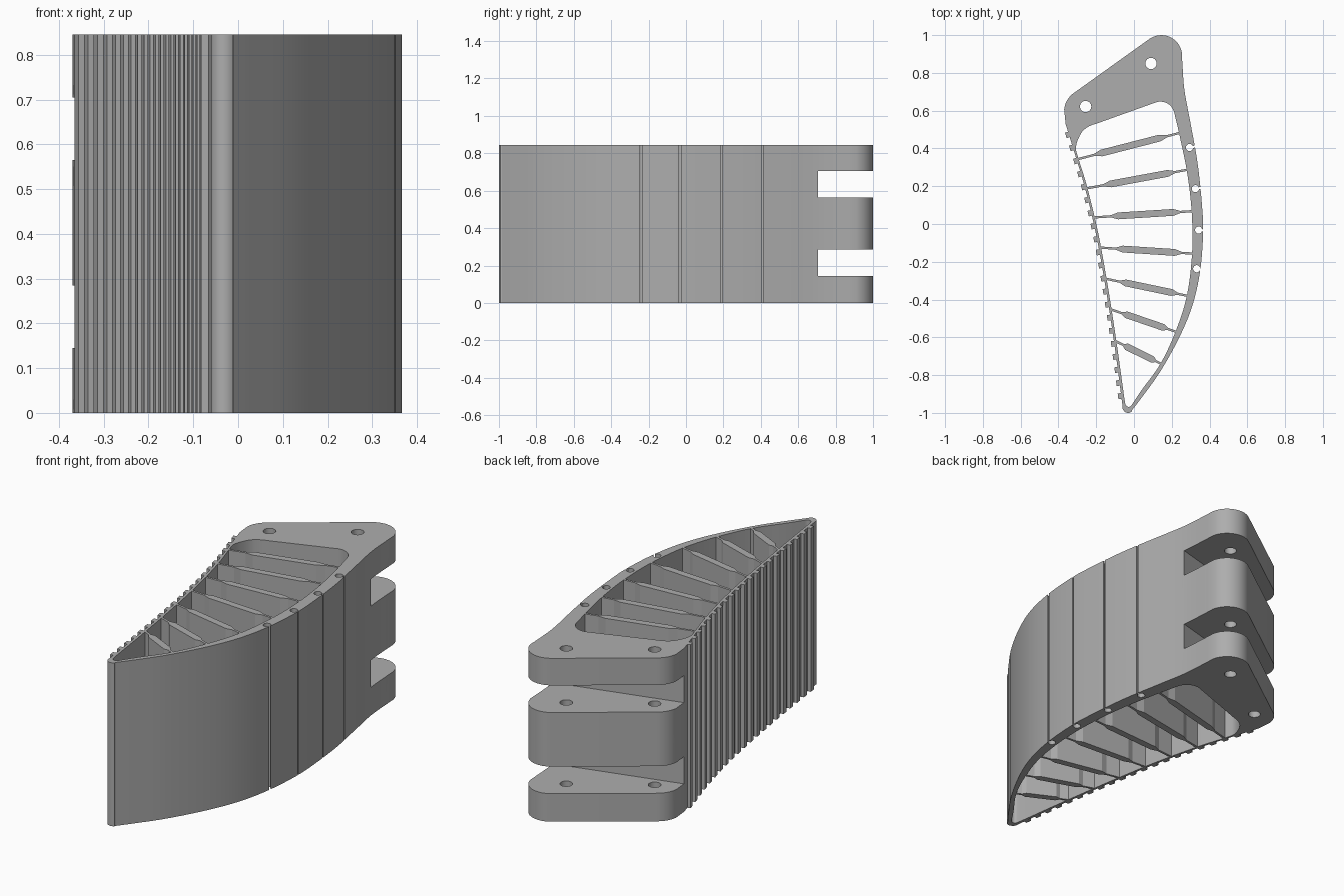
import bpy, bmesh, math
from mathutils import Vector

if "Cube" in bpy.data.objects:
    bpy.data.objects.remove(bpy.data.objects["Cube"], do_unlink=True)

HEIGHT = 0.845
grey = bpy.data.materials.new("plain grey")
grey.use_nodes = True
colour = (0.42, 0.42, 0.42, 1)
grey.diffuse_color = colour
grey.node_tree.nodes["Principled BSDF"].inputs["Base Color"].default_value = colour


def smooth_path(pts, steps=5):
    """Open Catmull-Rom curve through the given points."""
    p = [Vector(q) for q in pts]
    p = [2 * p[0] - p[1]] + p + [2 * p[-1] - p[-2]]
    out = []
    for a, b, c, d in zip(p, p[1:], p[2:], p[3:]):
        for i in range(steps):
            t = i / steps
            out.append(0.5 * (2 * b + (c - a) * t + (2 * a - 5 * b + 4 * c - d) * t * t
                              + (3 * b - a - 3 * c + d) * t ** 3))
    return out + [p[-2]]


def arc(x, y, r, start, end, n=10):
    angles = [math.radians(start + (end - start) * i / n) for i in range(n + 1)]
    return [Vector((x + r * math.cos(a), y + r * math.sin(a))) for a in angles]


def add_prisms(name, outlines, z0=0, z1=HEIGHT):
    """Extrude closed outlines upward into one object."""
    bm = bmesh.new()
    for outline in outlines:
        low = [bm.verts.new((p[0], p[1], z0)) for p in outline]
        high = [bm.verts.new((p[0], p[1], z1)) for p in outline]
        bm.faces.new(low)
        bm.faces.new(high)
        for i in range(len(low)):
            j = (i + 1) % len(low)
            bm.faces.new((low[i], low[j], high[j], high[i]))
    bmesh.ops.recalc_face_normals(bm, faces=bm.faces)
    mesh = bpy.data.meshes.new(name)
    bm.to_mesh(mesh)
    bm.free()
    mesh.materials.append(grey)
    obj = bpy.data.objects.new(name, mesh)
    bpy.context.collection.objects.link(obj)
    return obj


def select_only(obj):
    bpy.ops.object.select_all(action='DESELECT')
    obj.select_set(True)
    bpy.context.view_layer.objects.active = obj


def cut(obj, cutter):
    mod = obj.modifiers.new("cut", 'BOOLEAN')
    mod.operation, mod.solver, mod.object = 'DIFFERENCE', 'EXACT', cutter
    select_only(obj)
    bpy.ops.object.modifier_apply(modifier=mod.name)
    bpy.data.objects.remove(cutter, do_unlink=True)


# Outer body outline: curved back, rounded tip, thin contact side, mounting head
back = smooth_path([(0.255, 0.87), (0.267, 0.71), (0.3, 0.53), (0.337, 0.32), (0.36, 0.1),
                    (0.366, -0.05), (0.35, -0.25), (0.31, -0.43), (0.24, -0.6),
                    (0.14, -0.78), (0.04, -0.92), (-0.01, -0.985)])
contact = smooth_path([(-0.061, -0.96), (-0.102, -0.65), (-0.148, -0.35), (-0.202, -0.05),
                       (-0.262, 0.2), (-0.322, 0.4), (-0.362, 0.53)])
outline = back + arc(-0.031, -0.97, 0.03, -50, -165, 8) + contact
outline += arc(-0.25, 0.595, 0.12, 175, 123) + arc(0.145, 0.89, 0.11, 123, 10)
body = add_prisms("finger_body", [outline])

# Hollow interior
cavity = smooth_path([(0.237, 0.49), (0.28, 0.28), (0.305, 0.07), (0.308, -0.15),
                      (0.28, -0.38), (0.22, -0.57), (0.14, -0.74), (0.04, -0.88), (-0.01, -0.955)])
cavity += arc(-0.028, -0.95, 0.018, -40, -170, 6)
cavity += smooth_path([(-0.05, -0.93), (-0.089, -0.65), (-0.135, -0.35), (-0.189, -0.05),
                       (-0.249, 0.2), (-0.295, 0.35), (-0.307, 0.41), (-0.28, 0.48),
                       (-0.24, 0.516), (-0.18, 0.538)])
cavity += arc(0.14, 0.573, 0.075, 105, 15)
cut(body, add_prisms("cavity_cutter", [cavity], -0.1, HEIGHT + 0.1))

# Mounting holes
holes = [arc(x, y, 0.03, 0, 345, 23) for x, y in ((0.09, 0.85), (-0.256, 0.622))]
cut(body, add_prisms("hole_cutter", holes, -0.1, HEIGHT + 0.1))

# Cable channels open to the back through narrow slits
channels = []
for x, y, tilt in ((0.294, 0.405, 10), (0.325, 0.187, 7), (0.342, -0.032, -3), (0.332, -0.237, -10)):
    ring = arc(x, y, 0.019, tilt + 16, tilt + 344, 18)
    out = Vector((math.cos(math.radians(tilt)), math.sin(math.radians(tilt)))) * 0.08
    channels.append(ring + [ring[-1] + out, ring[0] + out])
cut(body, add_prisms("channel_cutter", channels, -0.1, HEIGHT + 0.1))

# Two hinge slots across the head
slot = [(-0.6, 0.471), (0.5, 0.768), (0.5, 1.2), (-0.6, 1.2)]
for low in (0.145, 0.565):
    cut(body, add_prisms("slot_cutter", [slot], low, low + 0.14))

# Flexible ribs: thin at both ends, thick along the middle
ribs = []
for x0, y0, x1, y1 in ((-0.303, 0.342, 0.245, 0.483), (-0.254, 0.188, 0.287, 0.288),
                       (-0.21, 0.035, 0.312, 0.068), (-0.179, -0.125, 0.315, -0.157),
                       (-0.149, -0.29, 0.287, -0.381), (-0.123, -0.452, 0.224, -0.571),
                       (-0.098, -0.62, 0.147, -0.742)):
    a, b = Vector((x0, y0)), Vector((x1, y1))
    side = (b - a).orthogonal().normalized()
    shape = ((0, 0.006), (0.17, 0.006), (0.24, 0.018), (0.8, 0.018), (0.87, 0.006), (1, 0.006))
    upper = [a.lerp(b, t) + side * w for t, w in shape]
    lower = [a.lerp(b, t) - side * w for t, w in shape]
    ribs.append(upper + lower[::-1])
add_prisms("flexible_ribs", ribs)

# Grip teeth at even steps along the contact side
teeth = []
for i in range(21):
    y = -0.91 + i * 0.0692
    k = max(n for n in range(len(contact) - 1) if contact[n].y <= y)
    a, b = contact[k], contact[k + 1]
    p = a.lerp(b, (y - a.y) / (b.y - a.y))
    along = (b - a).normalized()
    normal = Vector((-along.y, along.x))
    teeth.append([p + along * s * 0.015 + normal * d
                  for s, d in ((-1, -0.004), (1, -0.004), (1, 0.017), (-1, 0.017))])
add_prisms("grip_teeth", teeth)

# Smooth curved walls, crisp edges
select_only(body)
bpy.ops.object.shade_smooth_by_angle(angle=math.radians(25))
